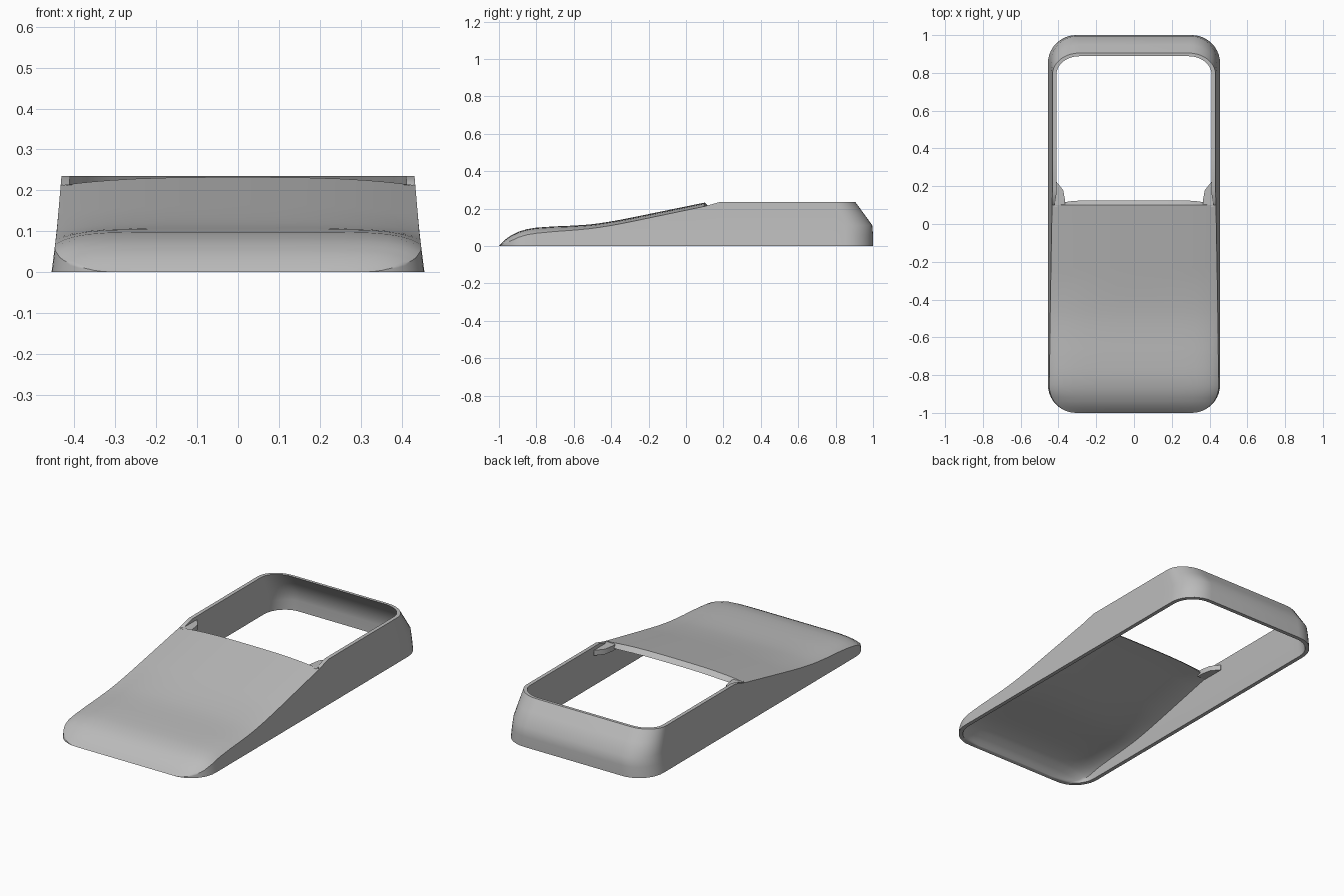
import bpy, bmesh, math

cube = bpy.data.objects.get("Cube")
if cube:
    bpy.data.objects.remove(cube)

grey = bpy.data.materials.new("plain grey")
grey.use_nodes = True
COLOUR = (0.5, 0.5, 0.5, 1)
grey.diffuse_color = COLOUR
grey.node_tree.nodes["Principled BSDF"].inputs["Base Color"].default_value = COLOUR

HALF_W, RADIUS, TOP, WALL, LIP_Y = 0.456, 0.15, 0.235, 0.022, 0.1
LEVELS = (0, 0.25, 0.47, 0.75, 1)
ACROSS = (0, 0.2, 0.4, 0.58, 0.72, 0.82, 0.89, 0.94, 0.975, 1)


def interp(v, pts):
    """Piecewise linear curve through pts."""
    if v <= pts[0][0]:
        return pts[0][1]
    for (a, p), (b, q) in zip(pts, pts[1:]):
        if v <= b:
            return p + (q - p) * (v - a) / (b - a)
    return pts[-1][1]


def centre_height(y):
    return interp(y, [(-1, 0), (-.98, .022), (-.95, .048), (-.9, .075), (-.85, .09),
                      (-.8, .098), (-.7, .105), (-.6, .109), (-.5, .116), (-.4, .131),
                      (-.3, .15), (LIP_Y, .232), (.18, TOP)])


def edge_drop(y):
    drop = interp(y, [(-.8, .03), (-.5, .022), (LIP_Y, .02), (.18, 0)])
    return min(drop, centre_height(y) * 0.5)


def top_z(y, u, inset):
    power = interp(y, [(-.8, 9), (-.3, 3)])
    z = centre_height(y) - edge_drop(y) * u ** power
    return max(0, z - inset) if y <= LIP_Y + 1e-5 else z


def taper(x, y, z):
    """Lean the sides in, and slope the upper part of the back."""
    x *= 1 - interp(z, [(0, 0), (.1, .028), (TOP, .053)])
    back = interp(z, [(.1, 0), (.115, .006), (TOP, .095)])
    return x, y - back * min(1, max(0, (y - .6) / .4)), z


def outline(inset):
    """Right half of the rounded plan, from front to back."""
    r, w, n = RADIUS - inset, HALF_W - inset, 10
    arc = [(w - r + r * math.sin(a), 1 - inset - r + r * math.cos(a))
           for a in (math.pi / 2 * i / n for i in range(n + 1))]
    front = [(x, -y) for x, y in arc]
    start = front[-1][1]
    side = [(w, start + (LIP_Y - start) * i / 20) for i in range(1, 21)]
    rear = [(w, y) for y in (.13, .155, .18, .35, .5, .6, .7, .78)]
    return front + side + rear + arc[::-1] + [(0, 1 - inset)], n + 21


def finish(obj, angle=45):
    obj.data.materials.append(grey)
    mirror = obj.modifiers.new("mirror", "MIRROR")
    mirror.use_clip = True
    mirror.merge_threshold = 0.0005
    bpy.context.view_layer.objects.active = obj
    obj.select_set(True)
    bpy.ops.object.modifier_apply(modifier="mirror")
    bpy.ops.object.shade_smooth_by_angle(angle=math.radians(angle))
    obj.select_set(False)


def new_object(name, bm):
    bmesh.ops.recalc_face_normals(bm, faces=bm.faces)
    mesh = bpy.data.meshes.new(name)
    bm.to_mesh(mesh)
    bm.free()
    obj = bpy.data.objects.new(name, mesh)
    bpy.context.collection.objects.link(obj)
    return obj


def strip(bm, a, b):
    for i in range(len(a) - 1):
        bm.faces.new((a[i], a[i + 1], b[i + 1], b[i]))


def layer(bm, inset):
    """One skin of the shell: wall columns and front deck rows."""
    plan, deck_rows = outline(inset)
    columns, rows = [], []
    for k, (x, y) in enumerate(plan):
        height = top_z(y, 1, inset)
        columns.append([bm.verts.new(taper(x, y, height * f)) for f in LEVELS])
        if k < deck_rows:
            edge = columns[-1][-1]
            push = .025 if inset and k == deck_rows - 1 else 0
            rows.append([bm.verts.new((edge.co.x * u, y + push * (1 - u ** 8),
                                       top_z(y, u, inset))) for u in ACROSS[:-1]] + [edge])
    for grid in (columns, rows):
        for a, b in zip(grid, grid[1:]):
            strip(bm, a, b)
    return columns, rows


# Shell: outer and inner skins joined along the base, rim and deck lip
bm = bmesh.new()
outer, outer_deck = layer(bm, 0)
inner, inner_deck = layer(bm, WALL)
strip(bm, [c[0] for c in outer], [c[0] for c in inner])
last = len(outer_deck) - 1
strip(bm, [c[-1] for c in outer[last:]], [c[-1] for c in inner[last:]])
for row in (0, -1):
    strip(bm, outer_deck[row], inner_deck[row])
bmesh.ops.remove_doubles(bm, verts=bm.verts, dist=0.0002)
bmesh.ops.dissolve_degenerate(bm, edges=bm.edges, dist=0.0001)
finish(new_object("shell", bm))

# Small webs joining the deck lip to the side walls
bm = bmesh.new()
web = [(.42, .09), (.365, .09), (.365, .125), (.375, .18), (.412, .225), (.42, .225)]
low = [bm.verts.new((x, y, .185)) for x, y in web]
high = [bm.verts.new((x, y, .214)) for x, y in web]
bm.faces.new(low)
bm.faces.new(high)
strip(bm, low + low[:1], high + high[:1])
finish(new_object("corner_webs", bm), 30)
